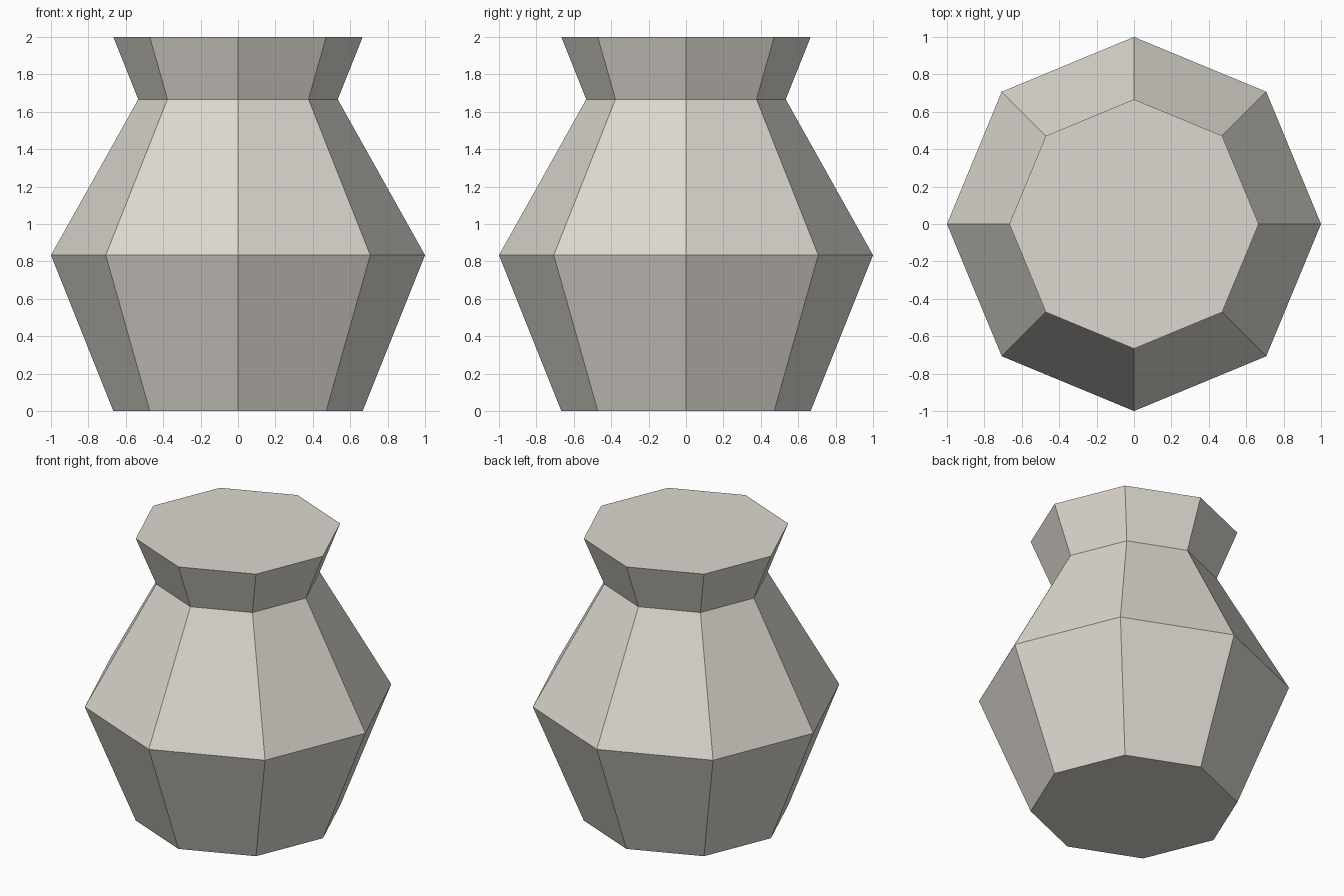
import bpy
import bmesh
from math import cos, sin, tau

SIDES = 8

cube = bpy.data.objects.get("Cube")
if cube:
    bpy.data.objects.remove(cube, do_unlink=True)

# Clay colour
clay = bpy.data.materials.new("pale_clay")
clay.use_nodes = True
colour = (0.72, 0.69, 0.63, 1.0)
clay.diffuse_color = colour
clay.node_tree.nodes["Principled BSDF"].inputs["Base Color"].default_value = colour

# Profile from foot to rim: (radius, height)
profile = [(2 / 3, 0), (1, 5 / 6), (8 / 15, 5 / 3), (2 / 3, 2)]

# Faceted jar, closed at the foot and the rim
bm = bmesh.new()
rings = [[bm.verts.new((r * cos(tau * i / SIDES), r * sin(tau * i / SIDES), z))
          for i in range(SIDES)] for r, z in profile]
for low, high in zip(rings, rings[1:]):
    for i in range(SIDES):
        j = (i + 1) % SIDES
        bm.faces.new((low[i], low[j], high[j], high[i]))
bm.faces.new(rings[0][::-1])
bm.faces.new(rings[-1])

mesh = bpy.data.meshes.new("jar")
bm.to_mesh(mesh)
bm.free()
mesh.materials.append(clay)
bpy.context.collection.objects.link(bpy.data.objects.new("jar", mesh))
